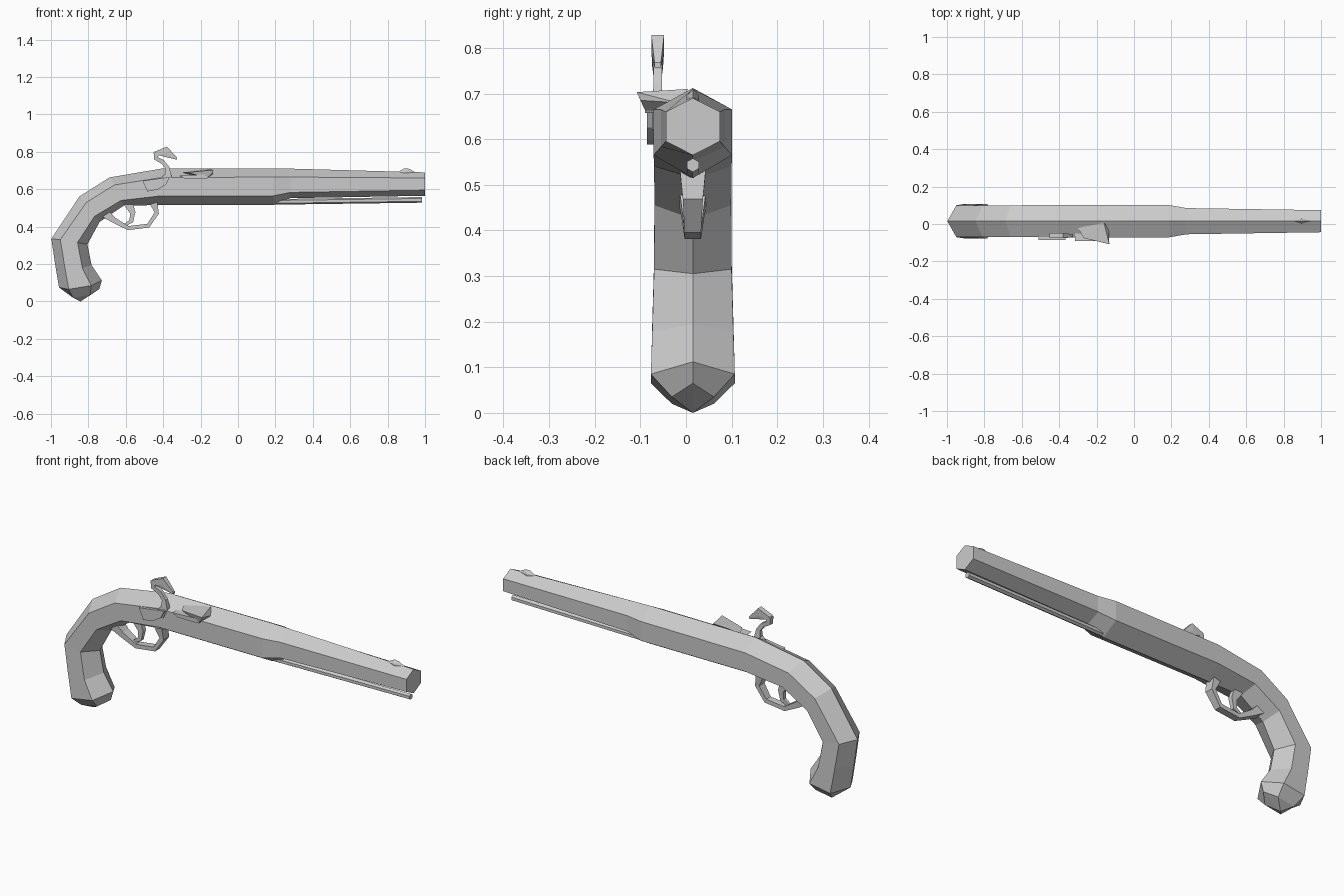
import bpy, bmesh, math
from mathutils import Vector

if "Cube" in bpy.data.objects:
    bpy.data.objects.remove(bpy.data.objects["Cube"])

CY = 0.015  # centre plane of the pistol


def finish(name, bm):
    bmesh.ops.recalc_face_normals(bm, faces=bm.faces[:])
    mesh = bpy.data.meshes.new(name)
    bm.to_mesh(mesh)
    bm.free()
    obj = bpy.data.objects.new(name, mesh)
    bpy.context.collection.objects.link(obj)
    return obj


def loft(name, rings, tip=None):
    """Skin a list of equal-length rings; close the end with a cap or a tip."""
    bm = bmesh.new()
    vs = [[bm.verts.new(p) for p in r] for r in rings]
    n = len(vs[0])
    for a, b in zip(vs, vs[1:]):
        for i in range(n):
            j = (i + 1) % n
            bm.faces.new((a[i], a[j], b[j], b[i]))
    bm.faces.new(vs[0])
    if tip:
        t = bm.verts.new(tip)
        for i in range(n):
            bm.faces.new((vs[-1][i], vs[-1][(i + 1) % n], t))
    else:
        bm.faces.new(vs[-1])
    return finish(name, bm)


def strip(name, path, y):
    """Four-sided bar along an x-z path of (x, z, thickness, half width)."""
    rings = []
    for i, (x, z, t, w) in enumerate(path):
        a, b = path[max(i - 1, 0)], path[min(i + 1, len(path) - 1)]
        d = Vector((b[0] - a[0], b[1] - a[1])).normalized() * t / 2
        rings.append([(x + s * -d.y, y + k * w, z + s * d.x)
                      for s, k in ((1, 1), (1, -1), (-1, -1), (-1, 1))])
    return loft(name, rings)


def hull(name, points):
    bm = bmesh.new()
    for p in points:
        bm.verts.new(p)
    res = bmesh.ops.convex_hull(bm, input=bm.verts[:])
    bmesh.ops.delete(bm, geom=list({v for v in res["geom_interior"]}), context='VERTS')
    bmesh.ops.dissolve_limit(bm, angle_limit=0.02, verts=bm.verts[:], edges=bm.edges[:])
    return finish(name, bm)


# Barrel, stock and grip: six-sided sections (top, upper edge, lower edge, bottom, half width)
sections = [
    ((1.0, .69), (1.0, .66), (1.0, .595), (1.0, .565), .059),
    ((.28, .71), (.28, .665), (.28, .583), (.28, .552), .07),
    ((.19, .712), (.19, .665), (.19, .565), (.19, .515), .086),
    ((-.41, .71), (-.41, .662), (-.41, .565), (-.41, .515), .086),
    ((-.687, .663), (-.66, .623), (-.625, .54), (-.61, .513), .085),
    ((-.848, .561), (-.81, .53), (-.767, .455), (-.74, .425), .084),
    ((-.998, .335), (-.95, .33), (-.858, .315), (-.805, .305), .085),
    ((-.978, .2), (-.928, .195), (-.832, .178), (-.783, .195), .089),
    ((-.957, .075), (-.905, .065), (-.785, .085), (-.728, .112), .092),
    ((-.91, .043), (-.882, .02), (-.79, .035), (-.742, .065), .046),
]
rings = []
for t, u, l, b, w in sections:
    rings.append([(t[0], CY, t[1]), (u[0], CY + w, u[1]), (l[0], CY + w, l[1]),
                  (b[0], CY, b[1]), (l[0], CY - w, l[1]), (u[0], CY - w, u[1])])
loft("barrel_and_stock", rings, tip=(-.842, CY, .0))

# Ramrod under the barrel
rod = []
for x, z in ((.17, .532), (.985, .543)):
    rod.append([(x, CY + .015 * math.sin(math.pi * k / 3), z + .015 * math.cos(math.pi * k / 3))
                for k in range(6)])
loft("ramrod", rod)

# Front sight
hull("front_sight", [(.85, CY, .69), (.89, CY, .712), (.915, CY, .709), (.95, CY, .69)]
     + [(.895, CY + s * .014, z) for s in (1, -1) for z in (.675, .695)])

# Trigger guard and trigger
strip("trigger_guard", [(-.715, .475, .05, .03), (-.665, .435, .03, .024), (-.588, .392, .022, .018),
                        (-.48, .405, .022, .018), (-.435, .472, .024, .022),
                        (-.45, .525, .04, .028)], CY)
strip("trigger", [(-.59, .53, .05, .014), (-.563, .475, .03, .012),
                  (-.57, .43, .022, .01), (-.605, .408, .014, .008)], CY)

# Hammer: foot on the side of the stock and swan-neck cock
hull("hammer_foot", [(x, y, z) for x, z in ((-.51, .645), (-.485, .588), (-.43, .598), (-.385, .625),
                                            (-.365, .665), (-.40, .655)) for y in (-.05, -.086)])
strip("hammer_neck", [(-.40, .635, .05, .013), (-.373, .675, .036, .012), (-.378, .715, .022, .009),
                      (-.402, .745, .022, .009), (-.438, .765, .024, .012),
                      (-.436, .795, .03, .013)], -.062)
hull("hammer_jaw", [(x, y, z) for x, z in ((-.447, .80), (-.38, .828), (-.43, .783), (-.385, .79))
                    for y in (-.076, -.048)]
     + [(-.325, y, z) for y in (-.069, -.055) for z in (.757, .768)])

# Priming pan and striking plate
hull("priming_pan", [(x, y, z) for x, z in ((-.315, .673), (-.285, .657), (-.165, .657), (-.15, .68))
                     for y in (-.03, -.09)])
hull("striking_plate", [(-.30, -.02, .69), (-.16, .005, .71), (-.132, -.108, .703), (-.135, -.02, .68),
                        (-.135, -.1, .685), (-.165, -.088, .66), (-.165, -.03, .66),
                        (-.27, -.075, .69), (-.27, -.03, .68)])
